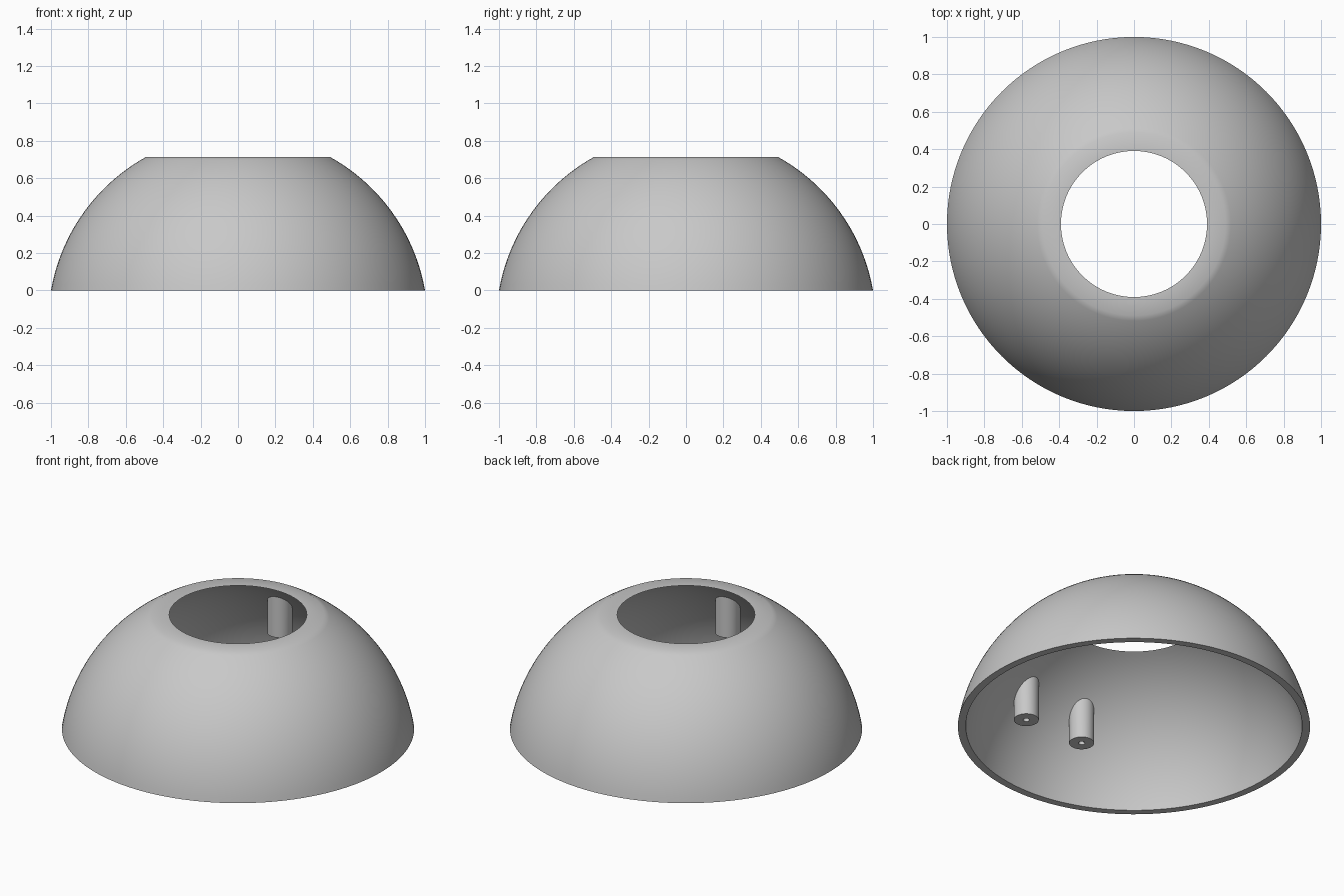
import bpy, bmesh, math
from mathutils import Matrix, Vector

cube = bpy.data.objects.get("Cube")
if cube:
    bpy.data.objects.remove(cube, do_unlink=True)

CENTRE_Z = -0.174              # centre of the concentric spheres
OUTER_R, INNER_R = 1.015, 0.971
TOP_Z = 0.715
BOSS_X, BOSS_Y, BOSS_Z = 0.205, 0.707, 0.278

grey = bpy.data.materials.new("light_grey")
grey.use_nodes = True
colour = (0.58, 0.58, 0.58, 1)
grey.diffuse_color = colour
grey.node_tree.nodes["Principled BSDF"].inputs["Base Color"].default_value = colour


def lathe(name, profile, segments, closed=False):
    """Spin an (r, z) profile about the z axis."""
    bm = bmesh.new()
    verts = [bm.verts.new((r, 0, z)) for r, z in profile]
    edges = [bm.edges.new(pair) for pair in zip(verts, verts[1:])]
    if closed:
        edges.append(bm.edges.new((verts[-1], verts[0])))
    bmesh.ops.spin(bm, geom=verts + edges, cent=(0, 0, 0), axis=(0, 0, 1),
                   angle=math.tau, steps=segments, use_merge=True)
    bmesh.ops.remove_doubles(bm, verts=bm.verts, dist=1e-5)
    bmesh.ops.recalc_face_normals(bm, faces=bm.faces)
    mesh = bpy.data.meshes.new(name)
    bm.to_mesh(mesh)
    bm.free()
    mesh.materials.append(grey)
    obj = bpy.data.objects.new(name, mesh)
    bpy.context.collection.objects.link(obj)
    return obj


def smooth(obj):
    bpy.ops.object.select_all(action='DESELECT')
    obj.select_set(True)
    bpy.context.view_layer.objects.active = obj
    bpy.ops.object.shade_smooth_by_angle(angle=math.radians(30))


def arc(radius, steps=28):
    """Sphere section from the base plane up to the flat top."""
    low = math.asin(-CENTRE_Z / radius)
    high = math.asin((TOP_Z - CENTRE_Z) / radius)
    angles = [low + (high - low) * i / steps for i in range(steps + 1)]
    return [(radius * math.cos(a), CENTRE_Z + radius * math.sin(a)) for a in angles]


# Thick dome, open at the top and the bottom
dome = lathe("dome_shell", arc(OUTER_R) + arc(INNER_R)[::-1], 128, closed=True)
smooth(dome)

# Screw bosses with blind holes, their upper ends buried in the shell
for y_side, y_name in ((-1, "front"), (1, "back")):
    for x_side, x_name in ((-1, "right"), (1, "left")):
        profile = [(0, 0.1), (0.018, 0.1), (0.018, 0), (0.071, 0), (0.071, 1), (0, 1)]
        boss = lathe(f"{y_name}_{x_name}_boss", profile, 32)
        boss.data.transform(Matrix.Translation((BOSS_X * x_side, BOSS_Y * y_side, BOSS_Z)))
        wall_r = (OUTER_R + INNER_R) / 2
        for v in boss.data.vertices:
            if v.co.z > 1:
                v.co.z = CENTRE_Z + math.sqrt(wall_r ** 2 - Vector(v.co.xy).length_squared)
        smooth(boss)
